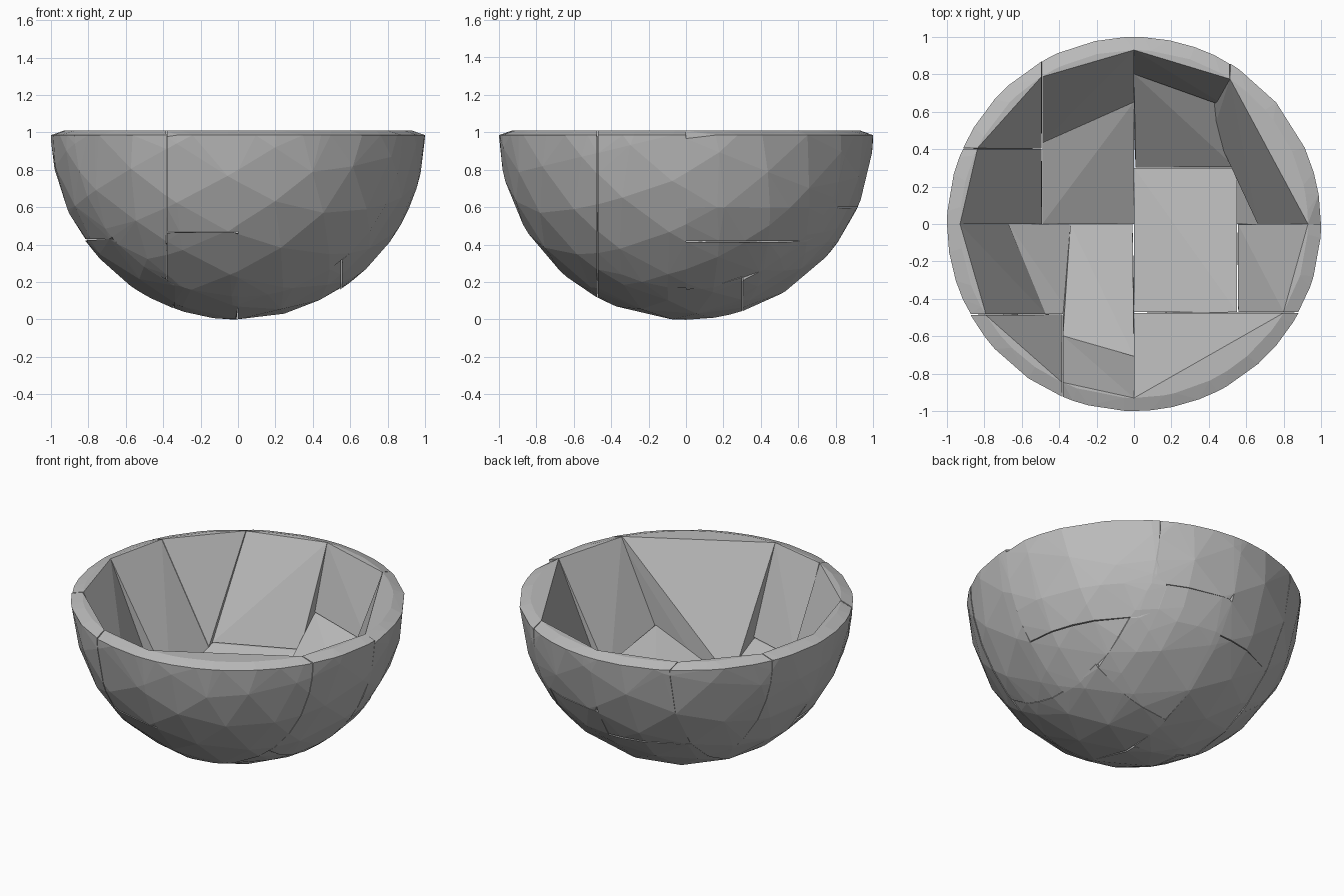
import bpy, bmesh
from mathutils import Vector, Euler, Matrix

cube = bpy.data.objects.get("Cube")
if cube:
    bpy.data.objects.remove(cube, do_unlink=True)

# Wall surfaces: radius, centre height, rim height
OUTSIDE = (1.0, 0.998, 0.985)
INSIDE = (0.932, 1.068, 1.01)
TURN = Euler((0.6, 0.4, 0.2)).to_matrix().to_4x4()

grey = bpy.data.materials.new("mid grey")
grey.use_nodes = True
grey.diffuse_color = (0.5, 0.5, 0.5, 1)
grey.node_tree.nodes["Principled BSDF"].inputs["Base Color"].default_value = (0.5, 0.5, 0.5, 1)


def surface_points(surface, x=(-2, 2), y=(-2, 2), z=(-2, 2)):
    """Corner points of one faceted bowl surface inside a box."""
    radius, height, rim = surface
    centre = Vector((0, 0, height))
    box = (x, y, (z[0], min(z[1], rim)))
    bm = bmesh.new()
    bmesh.ops.create_icosphere(bm, subdivisions=3, radius=radius,
                               matrix=Matrix.Translation(centre) @ TURN)
    for axis, limits in enumerate(box):
        for side, limit in zip((-1, 1), limits):
            normal, point = Vector(), Vector()
            normal[axis], point[axis] = side, limit
            bmesh.ops.bisect_plane(bm, geom=bm.verts[:] + bm.edges[:] + bm.faces[:],
                                   plane_co=point, plane_no=normal, clear_outer=True)
    points = []
    for v in bm.verts:
        p = centre + (v.co - centre).normalized() * radius
        points.append(Vector([min(max(c, low), high) for c, (low, high) in zip(p, box)]))
    bm.free()
    return points


def chunk(name, *boxes):
    """One solid wall piece: the convex hull of the wall inside its boxes."""
    bm = bmesh.new()
    for box in boxes:
        for surface in (OUTSIDE, INSIDE):
            for p in surface_points(surface, **box):
                bm.verts.new(p)
    bmesh.ops.remove_doubles(bm, verts=bm.verts, dist=0.02)
    bmesh.ops.convex_hull(bm, input=bm.verts[:])
    bmesh.ops.delete(bm, geom=[v for v in bm.verts if not v.link_faces], context='VERTS')
    bmesh.ops.dissolve_limit(bm, angle_limit=0.02, verts=bm.verts[:], edges=bm.edges[:])
    bmesh.ops.recalc_face_normals(bm, faces=bm.faces[:])
    mesh = bpy.data.meshes.new(name)
    bm.to_mesh(mesh)
    bm.free()
    mesh.materials.append(grey)
    bpy.context.collection.objects.link(bpy.data.objects.new(name, mesh))


# Front left quarter
chunk("front_left_wall", dict(x=(0, 2), y=(-2, -0.47)))
chunk("left_front_wall", dict(x=(0.55, 2), y=(-0.47, 0)))
chunk("floor", dict(x=(0, 0.55), y=(-0.47, 0.3)))

# Back left quarter
chunk("left_back_wall", dict(x=(0.51, 2), y=(0, 2), z=(0.42, 2)),
      dict(x=(0.42, 2), y=(0, 2), z=(0.42, 0.6)))
chunk("left_back_base", dict(x=(0.54, 2), y=(0, 2), z=(-1, 0.42)))
chunk("back_left_wall", dict(x=(0, 0.51), y=(0.3, 2), z=(0.6, 2)))
chunk("back_left_base", dict(x=(0, 0.42), y=(0.3, 2), z=(-1, 0.6)),
      dict(x=(0, 0.54), y=(0.3, 2), z=(-1, 0.42)))

# Back right quarter
chunk("back_right_wall", dict(x=(-0.49, 0), y=(0, 2), z=(0.41, 2)))
chunk("back_right_base", dict(x=(-0.49, 0), y=(0, 2), z=(-1, 0.41)))
chunk("right_back_wall", dict(x=(-2, -0.49), y=(0, 0.4)))
chunk("back_right_corner", dict(x=(-2, -0.49), y=(0.4, 2)))

# Front right quarter
chunk("right_front_wall", dict(x=(-2, -0.34), y=(-0.48, 0), z=(0.43, 2)))
chunk("right_front_base", dict(x=(-2, -0.34), y=(-0.48, 0), z=(-1, 0.43)))
chunk("front_right_corner", dict(x=(-2, -0.38), y=(-2, -0.48)))
chunk("front_right_wall", dict(x=(-0.38, 0), y=(-2, 0), z=(0.47, 2)))
chunk("front_right_base", dict(x=(-0.34, 0), y=(-0.48, 0), z=(-1, 0.47)),
      dict(x=(-0.38, 0), y=(-2, -0.48), z=(-1, 0.47)))
